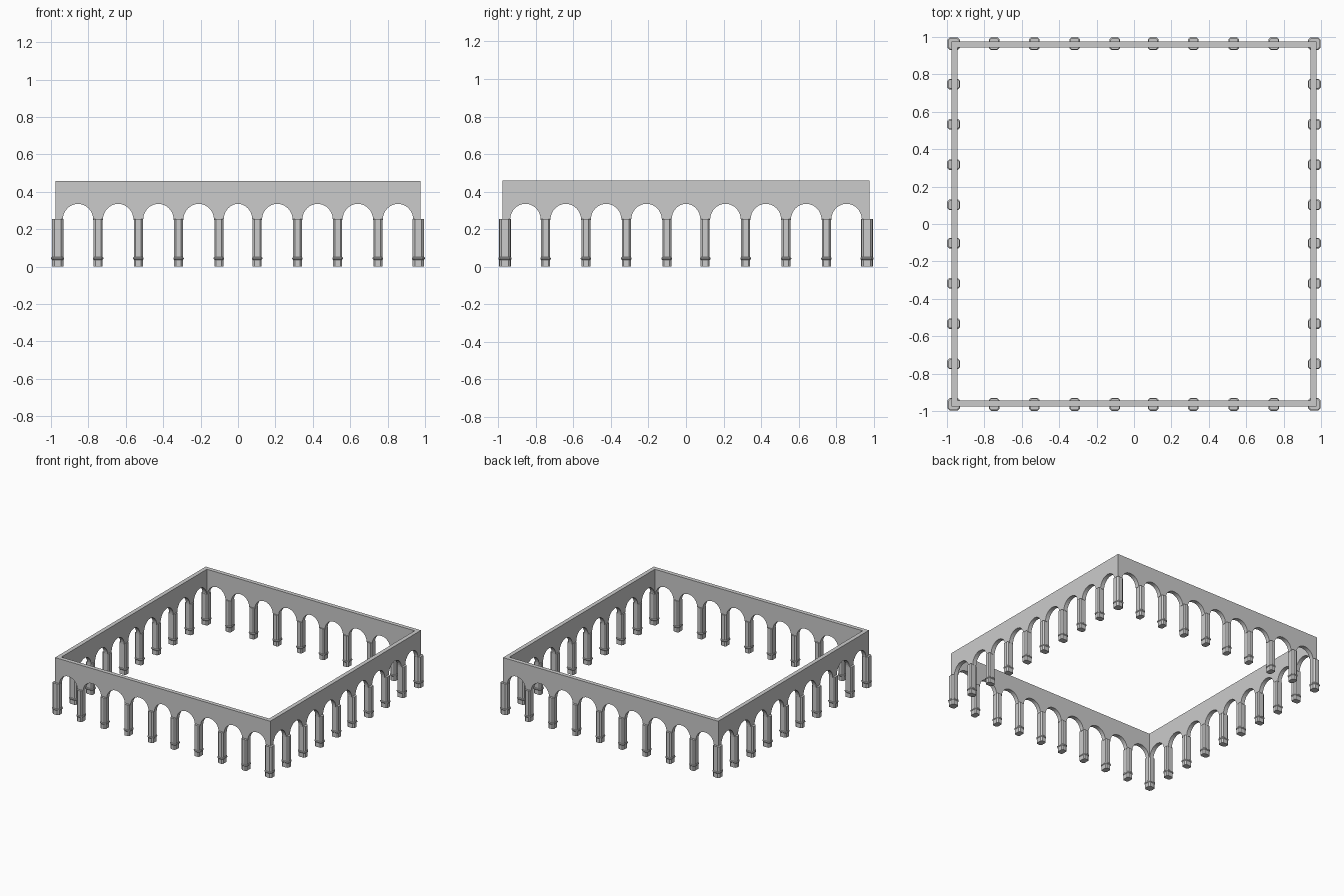
import bpy, bmesh
from math import pi, cos, sin
from mathutils import Matrix

if "Cube" in bpy.data.objects:
    bpy.data.objects.remove(bpy.data.objects["Cube"])

OUT, INN, TOP, SPRING, RISE = 0.977, 0.943, 0.458, 0.25, 0.085
half = [0.1025, 0.318, 0.533, 0.748, 0.963]
POS = [-p for p in reversed(half)] + half      # column centres along a side
LEG = 0.026                                    # half width of an arch pier


def finish(bm, name):
    bmesh.ops.remove_doubles(bm, verts=bm.verts, dist=1e-5)
    bmesh.ops.recalc_face_normals(bm, faces=bm.faces)
    me = bpy.data.meshes.new(name)
    bm.to_mesh(me)
    bm.free()
    ob = bpy.data.objects.new(name, me)
    bpy.context.collection.objects.link(ob)
    return ob


# Arcade wall: one arched outline per side, mitred at the corners
def arcade_side(bm, rot):
    pts = [(-OUT, TOP), (-OUT, SPRING)]
    for a, b in zip(POS, POS[1:]):
        c, r = (a + b) / 2, (b - a) / 2 - LEG
        pts += [(c - r * cos(pi * i / 16), SPRING + RISE * sin(pi * i / 16)) for i in range(17)]
    pts += [(OUT, SPRING), (OUT, TOP)]
    outer = [bm.verts.new(rot @ Matrix.Translation((x, -OUT, z)).translation) for x, z in pts]
    inner = [bm.verts.new(rot @ Matrix.Translation((max(-INN, min(INN, x)), -INN, z)).translation)
             for x, z in pts]
    bm.faces.new(outer)
    bm.faces.new(inner[::-1])
    n = len(pts)
    for i in range(n):
        if i not in (0, n - 2):                # mitre ends stay open and are welded
            j = (i + 1) % n
            bm.faces.new((outer[i], inner[i], inner[j], outer[j]))


bm = bmesh.new()
for k in range(4):
    arcade_side(bm, Matrix.Rotation(k * pi / 2, 4, 'Z'))
finish(bm, "arcade_wall")


# Stack of chamfered (eight-sided) sections: (half width, half depth, z)
def loft(bm, sections, mat):
    rings = []
    for a, b, z in sections:
        c = 0.4 * min(a, b)
        ring = [(a, -b + c), (a, b - c), (a - c, b), (-a + c, b),
                (-a, b - c), (-a, -b + c), (-a + c, -b), (a - c, -b)]
        rings.append([bm.verts.new(mat @ Matrix.Translation((x, y, z)).translation) for x, y in ring])
    for lo, hi in zip(rings, rings[1:]):
        for i in range(8):
            j = (i + 1) % 8
            bm.faces.new((lo[i], lo[j], hi[j], hi[i]))
    bm.faces.new(rings[0][::-1])
    bm.faces.new(rings[-1])


def column(name, w, d, mat):
    bm = bmesh.new()
    # Shaft
    loft(bm, [(w, d, 0.048), (w, d, 0.255)], mat)
    finish(bm, name + "_shaft")
    # Moulded base
    bm = bmesh.new()
    loft(bm, [(w, d, 0), (w, d, 0.036), (w + .004, d + .004, 0.041),
              (w + .004, d + .004, 0.047), (w, d, 0.051)], mat)
    finish(bm, name + "_base")


# Columns: eight along each side plus a squarer one on each corner
for k in range(4):
    rot = Matrix.Rotation(k * pi / 2, 4, 'Z')
    for i, x in enumerate(POS[1:-1]):
        column(f"column_{k}_{i}", 0.024, 0.031, rot @ Matrix.Translation((x, -0.964, 0)))
    column(f"corner_column_{k}", 0.03, 0.03, rot @ Matrix.Translation((-0.964, -0.964, 0)))
